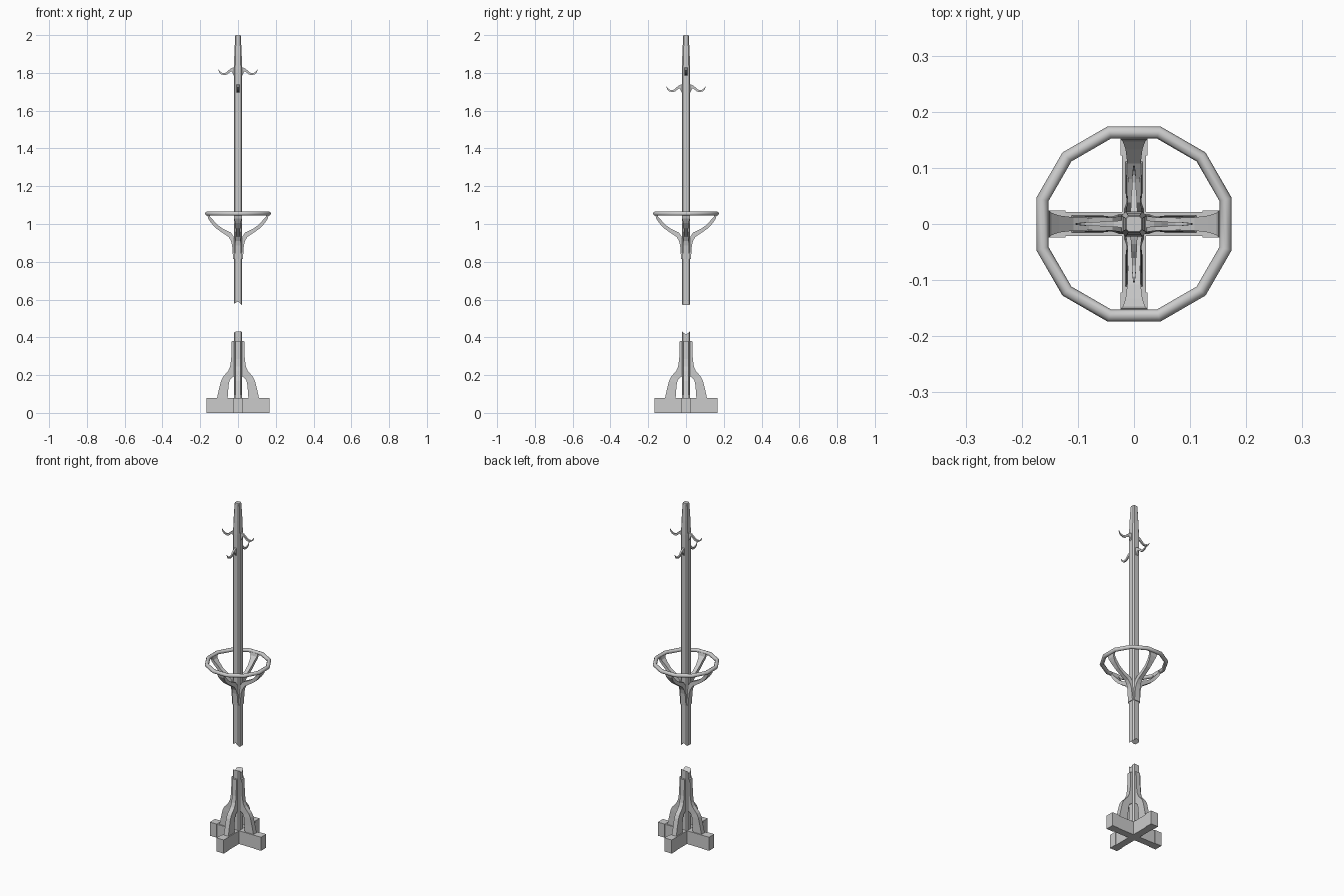
import bpy, bmesh, math
from mathutils import Matrix


def finish(bm, name):
    bmesh.ops.recalc_face_normals(bm, faces=bm.faces)
    me = bpy.data.meshes.new(name)
    bm.to_mesh(me)
    bm.free()
    ob = bpy.data.objects.new(name, me)
    bpy.context.collection.objects.link(ob)
    return ob


def loft(bm, rings):
    # skin a list of equal-length point rings, returning the vertex rings
    vr = [[bm.verts.new(p) for p in r] for r in rings]
    n = len(vr[0])
    for a, b in zip(vr, vr[1:]):
        for i in range(n):
            j = (i + 1) % n
            bm.faces.new((a[i], a[j], b[j], b[i]))
    return vr


def fan(bm, ring, z):
    c = bm.verts.new((0, 0, z))
    for i in range(len(ring)):
        bm.faces.new((ring[i], ring[(i + 1) % len(ring)], c))


def section(s, zf):
    # chamfered square with a midpoint on every side; zf gives the height
    c = s * 0.68
    pts = []
    for k in range(4):
        a = math.pi / 2 * k
        for x, y in ((s, -c), (s, 0), (s, c)):
            px = x * math.cos(a) - y * math.sin(a)
            py = x * math.sin(a) + y * math.cos(a)
            pts.append((px, py, zf(px, py)))
    return pts


def pole(name, levels, z_bottom, z_top):
    bm = bmesh.new()
    vr = loft(bm, [section(s, f) for s, f in levels])
    fan(bm, vr[0], z_bottom)
    fan(bm, vr[-1], z_top)
    return finish(bm, name)


def flat(z):
    return lambda x, y: z


def strip(name, stations, angle):
    # stations: inner x, z, outer x, z, half width at inner, half width at outer
    bm = bmesh.new()
    rings = [[(xi, -wi, zi), (xi, wi, zi), (xo, wo, zo), (xo, -wo, zo)]
             for xi, zi, xo, zo, wi, wo in stations]
    vr = loft(bm, rings)
    bm.faces.new(vr[0])
    bm.faces.new(vr[-1])
    bmesh.ops.transform(bm, matrix=Matrix.Rotation(angle, 4, 'Z'), verts=bm.verts)
    return finish(bm, name)


def box(bm, x0, x1, hw, z0, z1, angle):
    m = (Matrix.Rotation(angle, 4, 'Z')
         @ Matrix.Translation(((x0 + x1) / 2, 0, (z0 + z1) / 2))
         @ Matrix.Diagonal((x1 - x0, 2 * hw, z1 - z0, 1)))
    bmesh.ops.create_cube(bm, size=1, matrix=m)


# pole in two pieces with snapped, saddle-shaped ends
pole("lower_pole", [(0.022, flat(0.03)),
                    (0.022, lambda x, y: 0.411 + 0.9 * abs(y) + 0.1 * x)], 0.03, 0.411)
pole("upper_pole", [(0.022, lambda x, y: 0.59 - 0.75 * abs(x) - 0.15 * x),
                    (0.022, flat(1.82)), (0.0195, flat(1.9)),
                    (0.015, flat(1.995)), (0.0135, flat(2.0))], 0.59, 2.0)

# crossed base beams with slightly wider end blocks
bm = bmesh.new()
for a in (0, math.pi / 2):
    box(bm, -0.13, 0.13, 0.021, 0, 0.078, a)
finish(bm, "base_beams")
bm = bmesh.new()
for k in range(4):
    box(bm, 0.122, 0.167, 0.024, 0, 0.08, k * math.pi / 2)
finish(bm, "base_end_blocks")

brace = [(0.055, 0.075, 0.112, 0.075, 0.015, 0.015),
         (0.052, 0.12, 0.102, 0.12, 0.014, 0.014),
         (0.048, 0.16, 0.090, 0.17, 0.014, 0.014),
         (0.040, 0.18, 0.080, 0.19, 0.013, 0.013),
         (0.020, 0.195, 0.052, 0.222, 0.013, 0.013),
         (0.018, 0.24, 0.042, 0.245, 0.013, 0.013),
         (0.018, 0.285, 0.036, 0.285, 0.013, 0.013),
         (0.018, 0.38, 0.033, 0.38, 0.013, 0.013)]
arm = [(0.018, 0.815, 0.026, 0.815, 0.018, 0.018),
       (0.018, 0.89, 0.031, 0.885, 0.016, 0.016),
       (0.024, 0.935, 0.037, 0.91, 0.014, 0.014),
       (0.038, 0.955, 0.050, 0.932, 0.012, 0.012),
       (0.080, 0.975, 0.088, 0.957, 0.011, 0.011),
       (0.108, 0.995, 0.117, 0.978, 0.012, 0.012),
       (0.133, 1.022, 0.143, 1.006, 0.015, 0.015),
       (0.147, 1.038, 0.157, 1.028, 0.020, 0.020),
       (0.151, 1.055, 0.164, 1.055, 0.024, 0.024)]
hook = [(0.020, -0.018, 0.020, 0.028, 0.007, 0.007),
        (0.026, -0.010, 0.026, 0.026, 0.006, 0.006),
        (0.034, 0.007, 0.036, 0.022, 0.004, 0.005),
        (0.045, 0.000, 0.049, 0.012, 0.004, 0.005),
        (0.058, -0.011, 0.061, 0.000, 0.004, 0.004),
        (0.073, -0.014, 0.074, -0.004, 0.004, 0.004),
        (0.090, -0.009, 0.087, -0.001, 0.003, 0.003),
        (0.099, 0.000, 0.095, 0.005, 0.002, 0.002),
        (0.105, 0.015, 0.103, 0.016, 0.001, 0.001)]

# four braces, ring arms and hooks around the pole
for k in range(4):
    a = k * math.pi / 2
    z = 1.802 if k % 2 == 0 else 1.712
    strip(f"base_brace_{k + 1}", brace, a)
    strip(f"ring_arm_{k + 1}", arm, a)
    strip(f"hook_{k + 1}", [(xi, zi + z, xo, zo + z, wi, wo)
                            for xi, zi, xo, zo, wi, wo in hook], a)

# twelve-sided umbrella ring
bpy.ops.mesh.primitive_torus_add(major_segments=12, minor_segments=8,
                                 major_radius=0.169, minor_radius=0.0113,
                                 location=(0, 0, 1.055), rotation=(0, 0, math.radians(15)))
ring = bpy.context.object
ring.name = "holder_ring"
bpy.ops.object.shade_smooth_by_angle(angle=math.radians(50))
